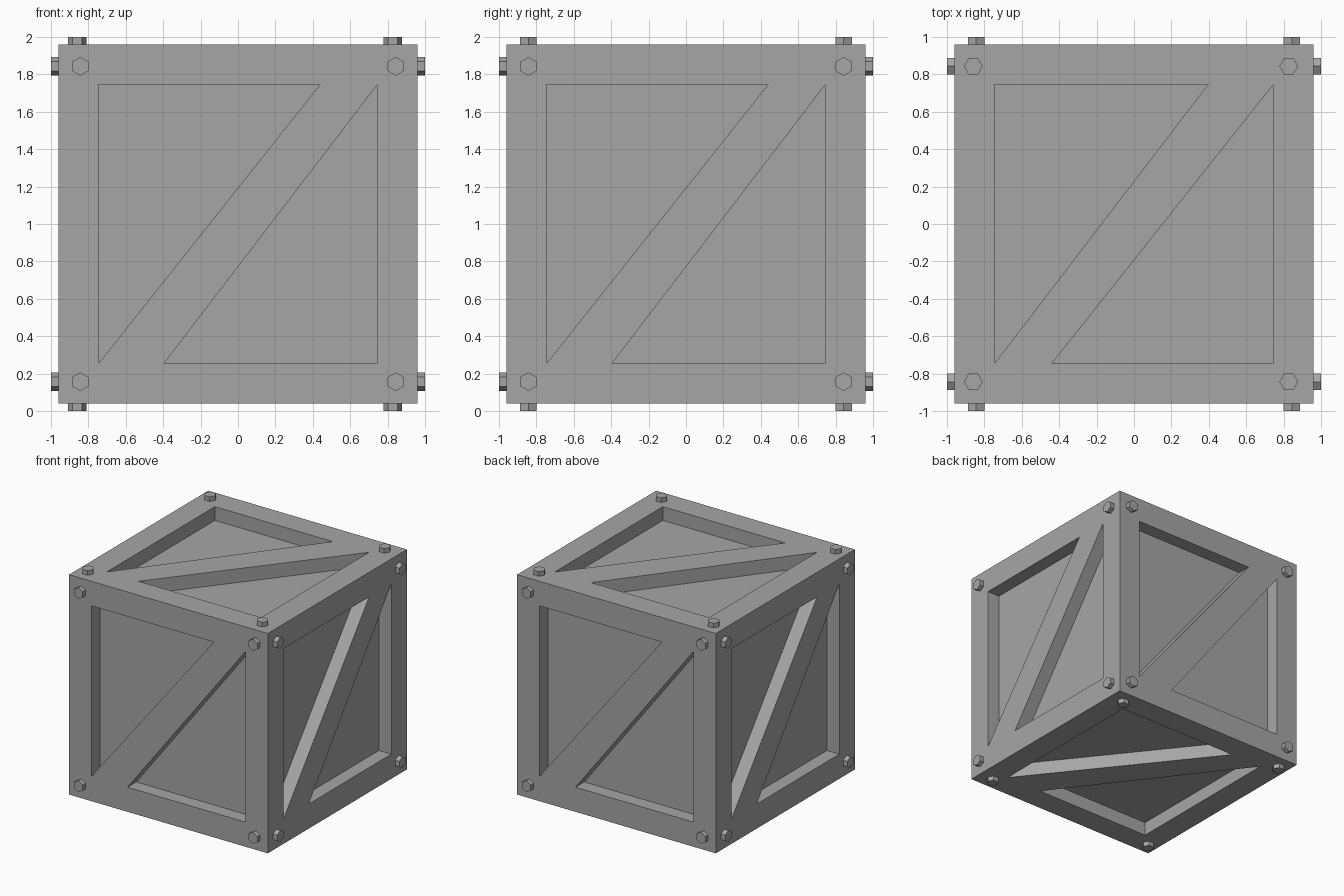
import bpy, bmesh
from math import radians
from mathutils import Matrix, Vector

if "Cube" in bpy.data.objects:
    bpy.data.objects.remove(bpy.data.objects["Cube"], do_unlink=True)

HALF = 0.96       # half the body size
DEPTH = 0.12      # panel recess depth
INSET = 0.745     # half the panel opening
BOLT = 0.843      # bolt distance from the face centre
CENTRE = Matrix.Translation((0, 0, 1))

metal = bpy.data.materials.new("Grey")
metal.use_nodes = True
grey = (0.38, 0.38, 0.38, 1)
metal.diffuse_color = grey
metal.node_tree.nodes["Principled BSDF"].inputs["Base Color"].default_value = grey


def make_object(name, bm):
    bmesh.ops.recalc_face_normals(bm, faces=bm.faces)
    mesh = bpy.data.meshes.new(name)
    bm.to_mesh(mesh)
    bm.free()
    mesh.materials.append(metal)
    obj = bpy.data.objects.new(name, mesh)
    bpy.context.collection.objects.link(obj)
    return obj


def add_prism(bm, outline, near, far, frame):
    """Extrude a (right, up) outline along the face's inward axis."""
    verts = [bm.verts.new(frame @ Vector((u, near, v))) for u, v in outline]
    face = bm.faces.new(verts)
    ext = bmesh.ops.extrude_face_region(bm, geom=[face], use_keep_orig=True)
    shift = frame.to_3x3() @ Vector((0, far - near, 0))
    moved = [g for g in ext["geom"] if isinstance(g, bmesh.types.BMVert)]
    bmesh.ops.translate(bm, vec=shift, verts=moved)


# Frames that carry the front face onto each of the six sides
turn = lambda angle, axis: Matrix.Rotation(radians(angle), 4, axis)
sides = {name: CENTRE @ turn(90 * i, 'Z')
         for i, name in enumerate(("front", "left", "back", "right"))}
caps = {"top": CENTRE @ turn(180, 'Z') @ turn(-90, 'X'),
        "bottom": CENTRE @ turn(180, 'Z') @ turn(90, 'X')}
frames = {**sides, **caps}

# Crate body
bm = bmesh.new()
bmesh.ops.create_cube(bm, size=2 * HALF, matrix=CENTRE)
body = make_object("crate_body", bm)

# Two triangular recesses per face, leaving a diagonal brace
upper = [(-INSET, INSET), (0.438, INSET), (-INSET, -INSET)]
lower = [(INSET, INSET), (INSET, -INSET), (-0.395, -INSET)]
bm = bmesh.new()
for frame in frames.values():
    for outline in (upper, lower):
        add_prism(bm, outline, -HALF - 0.1, -HALF + DEPTH, frame)
cutter = make_object("recess_cutter", bm)
cutter.hide_render = True

cut = body.modifiers.new("recesses", 'BOOLEAN')
cut.operation = 'DIFFERENCE'
cut.solver = 'EXACT'
cut.object = cutter
bpy.context.view_layer.objects.active = body
bpy.ops.object.modifier_apply(modifier=cut.name)
bpy.data.objects.remove(cutter, do_unlink=True)

# Hexagonal bolt heads at the corners of each face
for name, frame in frames.items():
    spin, shift = (90, 0.016) if name in caps else (0, 0)
    bm = bmesh.new()
    for u in (-BOLT, BOLT):
        for v in (-BOLT, BOLT):
            hexagon = []
            for k in range(6):
                p = Vector((0, 0.05)) @ Matrix.Rotation(radians(60 * k + spin), 2)
                hexagon.append((u + shift + p.x, v + p.y))
            add_prism(bm, hexagon, -1, -HALF + 0.01, frame)
    make_object(name + "_bolts", bm)
